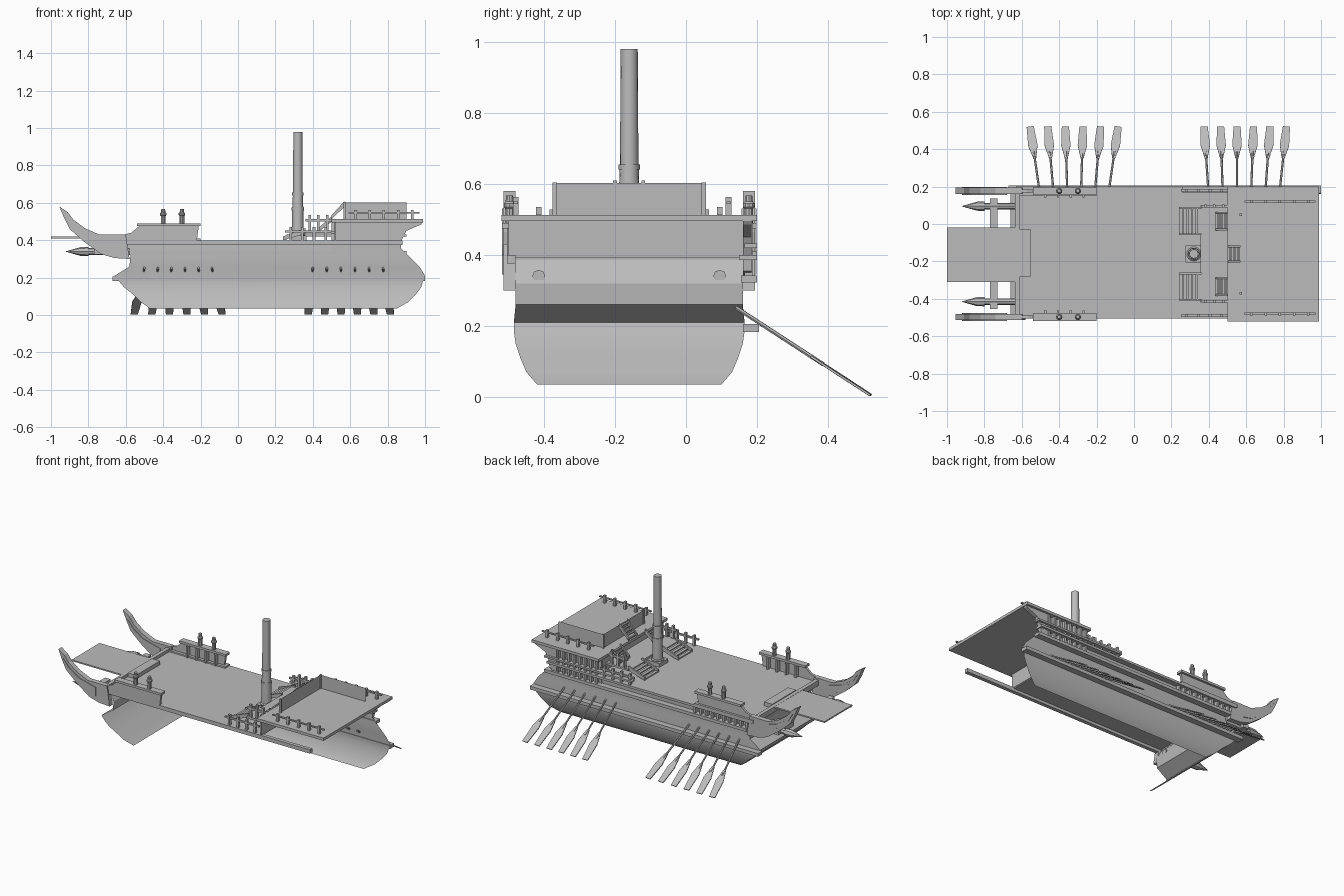
import bpy, math
from mathutils import Vector

if "Cube" in bpy.data.objects:
    bpy.data.objects.remove(bpy.data.objects["Cube"])

wood = bpy.data.materials.new("plain grey")
wood.use_nodes = True
GREY = (0.5, 0.5, 0.5, 1)
wood.diffuse_color = GREY
wood.node_tree.nodes["Principled BSDF"].inputs["Base Color"].default_value = GREY

MID = -0.16                                  # ship centre line in y
DECK, TOP, LAND = 0.4, 0.513, 0.45           # main deck, stern deck, landing heights


def make(name, verts, faces):
    mesh = bpy.data.meshes.new(name)
    mesh.from_pydata(verts, [], faces)
    mesh.materials.append(wood)
    obj = bpy.data.objects.new(name, mesh)
    bpy.context.collection.objects.link(obj)
    return obj


def box(name, xs, ys, zs):
    verts = [(x, y, z) for x in xs for y in ys for z in zs]
    return make(name, verts, [(0, 1, 3, 2), (4, 6, 7, 5), (0, 4, 5, 1),
                              (2, 3, 7, 6), (0, 2, 6, 4), (1, 5, 7, 3)])


def prism(name, outline, ys):
    """Extrude an x-z outline along y."""
    n = len(outline)
    verts = [(x, y, z) for y in ys for x, z in outline]
    sides = [(i, (i + 1) % n, (i + 1) % n + n, i + n) for i in range(n)]
    return make(name, verts, [tuple(range(n)), tuple(range(2 * n - 1, n - 1, -1))] + sides)


def strip(name, lines):
    """Sheet joining a list of point pairs."""
    verts = [p for line in lines for p in line]
    return make(name, verts, [(i, i + 1, i + 3, i + 2) for i in range(0, len(verts) - 2, 2)])


def turned(name, origin, axis, profile, sides=12):
    """Round part: profile of (distance along axis, radius)."""
    origin, axis = Vector(origin), Vector(axis).normalized()
    turn = Vector((0, 0, 1)).rotation_difference(axis)
    verts, faces = [], []
    for d, r in profile:
        for k in range(sides):
            a = math.tau * k / sides
            verts.append(origin + turn @ Vector((r * math.cos(a), r * math.sin(a), d)))
    for j in range(len(profile) - 1):
        for k in range(sides):
            m = (k + 1) % sides
            faces.append((j * sides + k, j * sides + m, (j + 1) * sides + m, (j + 1) * sides + k))
    faces += [tuple(range(sides))[::-1], tuple(range(len(verts) - sides, len(verts)))]
    obj = make(name, verts, faces)
    for p in obj.data.polygons:
        p.use_smooth = len(p.vertices) == 4
    bpy.context.view_layer.objects.active = obj
    obj.select_set(True)
    bpy.ops.object.shade_smooth_by_angle()
    obj.select_set(False)
    return obj


def railing(name, x0, x1, y, base, height, count):
    """Top rail with evenly spaced posts along x."""
    box(name + "_rail", (x0, x1), (y - .006, y + .006), (base + height * .6, base + height * .75))
    for i in range(count):
        x = x0 + (x1 - x0) * (i + .5) / count
        box(name + "_post", (x - .007, x + .007), (y - .008, y + .008), (base, base + height))


def stairs(name, x0, x1, ys, z0, z1, steps=5):
    dx, dz = (x1 - x0) / steps, (z1 - z0) / steps
    for i in range(steps):
        x, z = x0 + i * dx, z0 + (i + 1) * dz
        box(name + "_tread", (x, x + dx * .8), ys, (z - .008, z))
    for y in ys:
        prism(name + "_stringer", [(x0, z0), (x0, z0 + .02), (x1, z1 + .015), (x1, z1 - .015)],
              (y - .005, y + .005))


# Hull: one curved side and the bow plating, from shared stations (z, y, bow x, stern x)
stations = [(.035, .1, -.47, .85), (.07, .13, -.52, .91), (.11, .147, -.56, .95),
            (.15, .16, -.61, .98), (.185, .165, -.64, .99), (.21, .165, -.66, 1),
            (.26, .16, -.58, .97), (.32, .16, -.575, .91), (DECK, .165, -.62, .83)]
side = strip("hull_side", [((a, y, z), (b, y, z)) for z, y, a, b in stations])
bow = strip("bow_plating", [((a, 2 * MID - y, z), (a, y, z)) for z, y, a, b in stations])
for part in (side, bow):
    for p in part.data.polygons:
        p.use_smooth = True
    part.select_set(True)
    bpy.context.view_layer.objects.active = part
    bpy.ops.object.shade_smooth_by_angle()
    part.select_set(False)

# Long wales on the hull side
box("lower_wale", (-.67, 1), (.16, .205), (.183, .205))
box("middle_wale", (-.58, .9), (.155, .2), (.322, .342))
box("upper_wale", (-.62, .88), (.15, .2), (.385, DECK))
box("open_side_edge", (-.62, .88), (-.505, -.48), (.375, DECK))

# Decks and bulkheads
box("main_deck", (-.63, .52), (-.485, .17), (.393, DECK))
box("stern_deck", (.5, .99), (-.52, .2), (.495, TOP))
box("stern_bulkhead", (.515, .523), (-.5, .17), (DECK, .5))
box("cabin_side_wall", (.5, .83), (.16, .168), (.34, .5))
prism("stern_bracket", [(.82, .34), (.87, .355), (.875, .4), (.9, .45), (.98, .485),
                        (.99, .5), (.82, .5)], (.16, .185))
box("gallery_rail", (.26, .9), (.165, .2), (.42, .432))
box("bow_gallery_floor", (-.63, -.2), (.15, .2), (.39, .41))

# Outer balusters under the rails
for i in range(9):
    x = .52 + i * .04
    box("gallery_baluster", (x, x + .014), (.165, .188), (.34, .495))
for i in range(10):
    x = -.58 + i * .042
    box("bow_baluster", (x, x + .014), (.165, .188), (.34, .39))

# Raised cabin front on the stern deck
strip("raised_cabin_wall", [((.57, -.37, TOP), (.57, -.37, .602)),
                            ((.57, .05, TOP), (.57, .05, .602)),
                            ((.9, .05, TOP), (.9, .05, .602))])
for y in (-.37, .05):
    box("cabin_corner", (.565, .577), (y - .006, y + .006), (TOP, .604))
stairs("cabin_stairs", .5, .57, (-.2, -.12), TOP, .595)

# Landing by the mast with paired stairs
box("landing", (.355, .515), (-.42, .1), (.437, LAND))
for y in (.015, -.335):
    stairs("deck_stairs", .24, .36, (y - .07, y + .07), DECK, LAND)
    stairs("landing_stairs", .435, .5, (y - .045, y + .045), LAND, TOP)

# Mast with collars
turned("mast", (.32, MID, DECK), (0, 0, 1),
       [(0, .038), (.03, .038), (.035, .032), (.16, .03), (.16, .033), (.175, .033), (.175, .029),
        (.24, .027), (.24, .03), (.255, .03), (.255, .026), (.58, .024)], 16)
box("mast_base", (.275, .365), (-.205, -.115), (DECK, .425))

# Railings
for y in (-.48, .12):
    railing("stern_railing", .59, .97, y, TOP, .05, 5)
for y in (-.415, .095):
    railing("landing_railing", .36, .5, y, LAND, .085, 3)
for y in (-.49, .18):
    railing("deck_railing", .25, .5, y, DECK, .07, 4)

# Bow fittings repeated on both sides
for s in (1, -1):
    y = MID + s * .337
    prism("bow_horn", [(-.955, .58), (-.91, .55), (-.88, .51), (-.82, .465), (-.74, .43),
                       (-.6, .43), (-.58, .3), (-.66, .305), (-.73, .325), (-.82, .39),
                       (-.9, .46), (-.93, .52)], (y - .017, y + .017))
    prism("horn_inlay", [(-.92, .53), (-.87, .475), (-.8, .43), (-.68, .4), (-.68, .345),
                         (-.75, .36), (-.82, .42), (-.89, .48)], (y - .021, y + .021))
    prism("bow_bulwark", [(-.62, DECK), (-.61, .43), (-.57, .44), (-.53, .475), (-.21, .475),
                          (-.22, DECK)], (y - .008, y + .008))
    box("bulwark_cap", (-.54, -.2), (y - .022, y + .022), (.475, .49))
    for i in range(4):
        x = -.48 + i * .068
        ys = sorted((y, y - s * .035))
        prism("bulwark_brace", [(x, DECK), (x, .475), (x + .012, .475), (x + .012, DECK)], ys)
    for x in (-.4, -.3):
        turned("mooring_post", (x, y, .49), (0, 0, 1),
               [(0, .013), (.04, .013), (.045, .017), (.055, .017), (.06, .012), (.078, .01)], 10)
    # Ram spikes
    r = MID + s * .255
    turned("ram_spike", (-.58, r, .34), (-1, 0, 0),
           [(0, .018), (.22, .018), (.22, .025), (.26, .024), (.34, .001)], 8)
    box("spike_cross_beam", (-.77, -.73), sorted((r + s * .04, MID + s * .13)), (.325, .355))

# Boarding ramp
box("boarding_ramp", (-1, -.61), (-.31, -.02), (.41, .419))
box("ramp_step", (-.61, -.55), (-.28, -.03), (DECK, .425))
box("bow_sill", (-.635, -.61), (-.48, .16), (.385, .42))

# Oars: shaft from the hull down to a flat blade
Z0, TIP = .252, .005
oars = [(-.5 + .072 * i, -.555 + .094 * i) for i in range(6)]
oars += [(.4 + .075 * i, .375 + .088 * i) for i in range(6)]
for root, tip in oars:
    start, end = Vector((root, .14, Z0)), Vector((tip, .52, TIP))
    run = end - start
    turned("oar_shaft", start, run, [(0, .006), (run.length * .65, .006)], 6)
    across = Vector((run.y, -run.x, 0)).normalized()
    normal = run.cross(across).normalized() * .003
    outline = [(t, w * d) for d, ts in ((1, (0, 1, 2)), (-1, (2, 1, 0)))
               for t, w in [((.56, .008), (.74, .025), (1, .019))[k] for k in ts]]
    pts = [start + run * t + across * w for t, w in outline]
    verts = [p + normal for p in pts] + [p - normal for p in pts]
    n = len(pts)
    make("oar_blade", verts, [tuple(range(n)), tuple(range(2 * n - 1, n - 1, -1))]
         + [(i, (i + 1) % n, (i + 1) % n + n, i + n) for i in range(n)])
